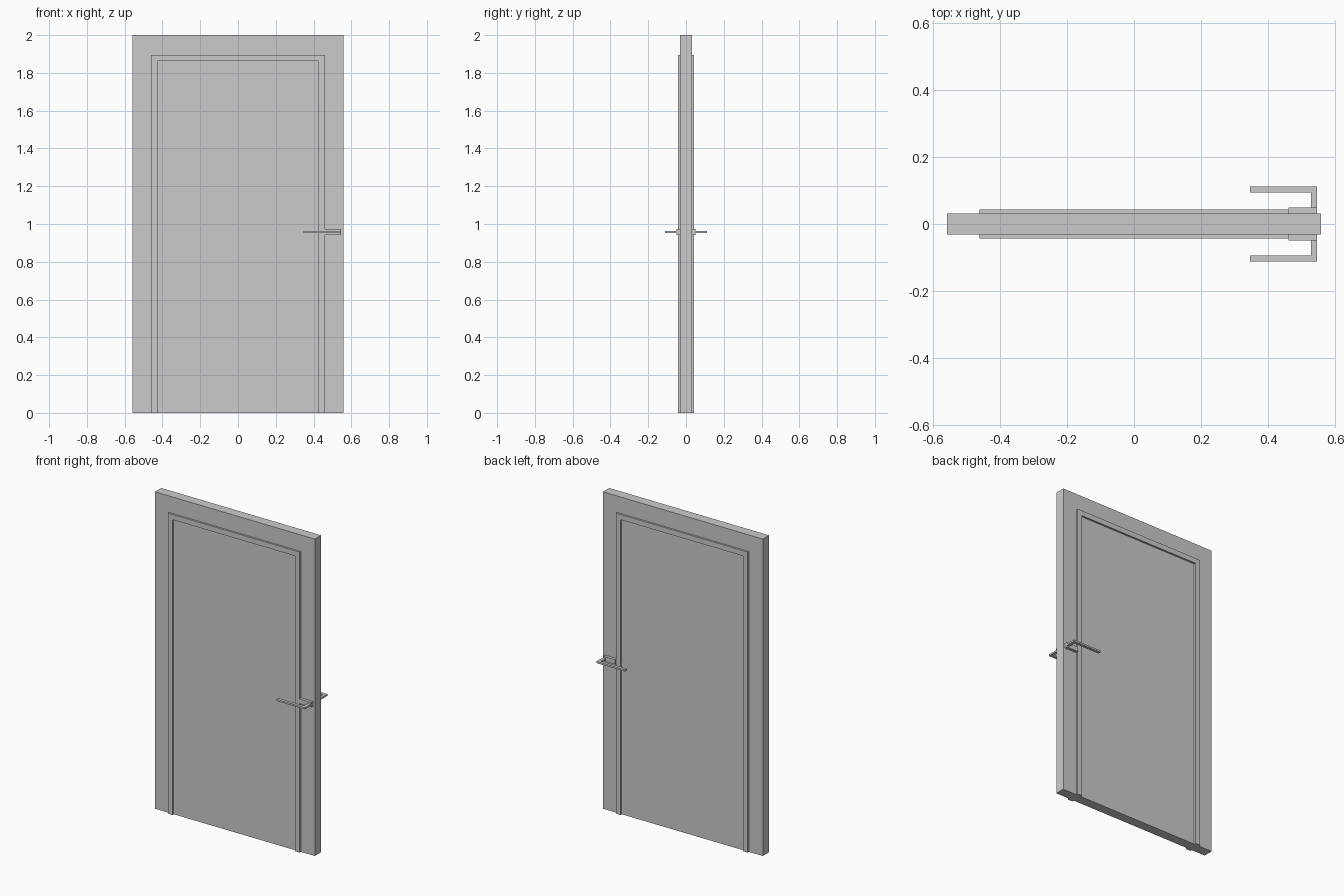
import bpy, bmesh
from mathutils import Vector

if "Cube" in bpy.data.objects:
    bpy.data.objects.remove(bpy.data.objects["Cube"])


def prism(name, outline, to_3d, depth):
    """Extrude a flat outline into a solid along a depth vector."""
    bm = bmesh.new()
    face = bm.faces.new([bm.verts.new(to_3d(a, b)) for a, b in outline])
    ext = bmesh.ops.extrude_face_region(bm, geom=[face])
    moved = [v for v in ext["geom"] if isinstance(v, bmesh.types.BMVert)]
    bmesh.ops.translate(bm, verts=moved, vec=Vector(depth))
    bmesh.ops.recalc_face_normals(bm, faces=bm.faces)
    mesh = bpy.data.meshes.new(name)
    bm.to_mesh(mesh)
    bm.free()
    obj = bpy.data.objects.new(name, mesh)
    bpy.context.collection.objects.link(obj)
    return obj


def box(name, x, y, z):
    outline = [(x[0], y[0]), (x[1], y[0]), (x[1], y[1]), (x[0], y[1])]
    return prism(name, outline, lambda a, b: (a, b, z[0]), (0, 0, z[1] - z[0]))


def mirror_y(obj):
    mod = obj.modifiers.new("Mirror", 'MIRROR')
    mod.use_axis = (False, True, False)
    mod.use_mirror_merge = False


FACE = 0.031  # half thickness of the slab

# Main door slab
box("door_slab", (-0.558, 0.558), (-FACE, FACE), (0, 2))

# Raised architrave running up, across and down on both faces
OUT, INN, TOP, INTOP = 0.46, 0.427, 1.896, 1.863
arch = [(-OUT, 0), (-OUT, TOP), (OUT, TOP), (OUT, 0),
        (INN, 0), (INN, INTOP), (-INN, INTOP), (-INN, 0)]
mirror_y(prism("door_trim", arch, lambda a, b: (a, -FACE, b), (0, -0.012, 0)))

# Handle mounting plates
mirror_y(box("handle_plate", (0.461, 0.546), (-0.049, -FACE), (0.943, 0.973)))

# L-shaped lever handles
lever = [(0.546, -0.049), (0.546, -0.112), (0.346, -0.112),
         (0.346, -0.094), (0.527, -0.094), (0.527, -0.049)]
mirror_y(prism("handle_lever", lever, lambda a, b: (a, b, 0.953), (0, 0, 0.011)))
